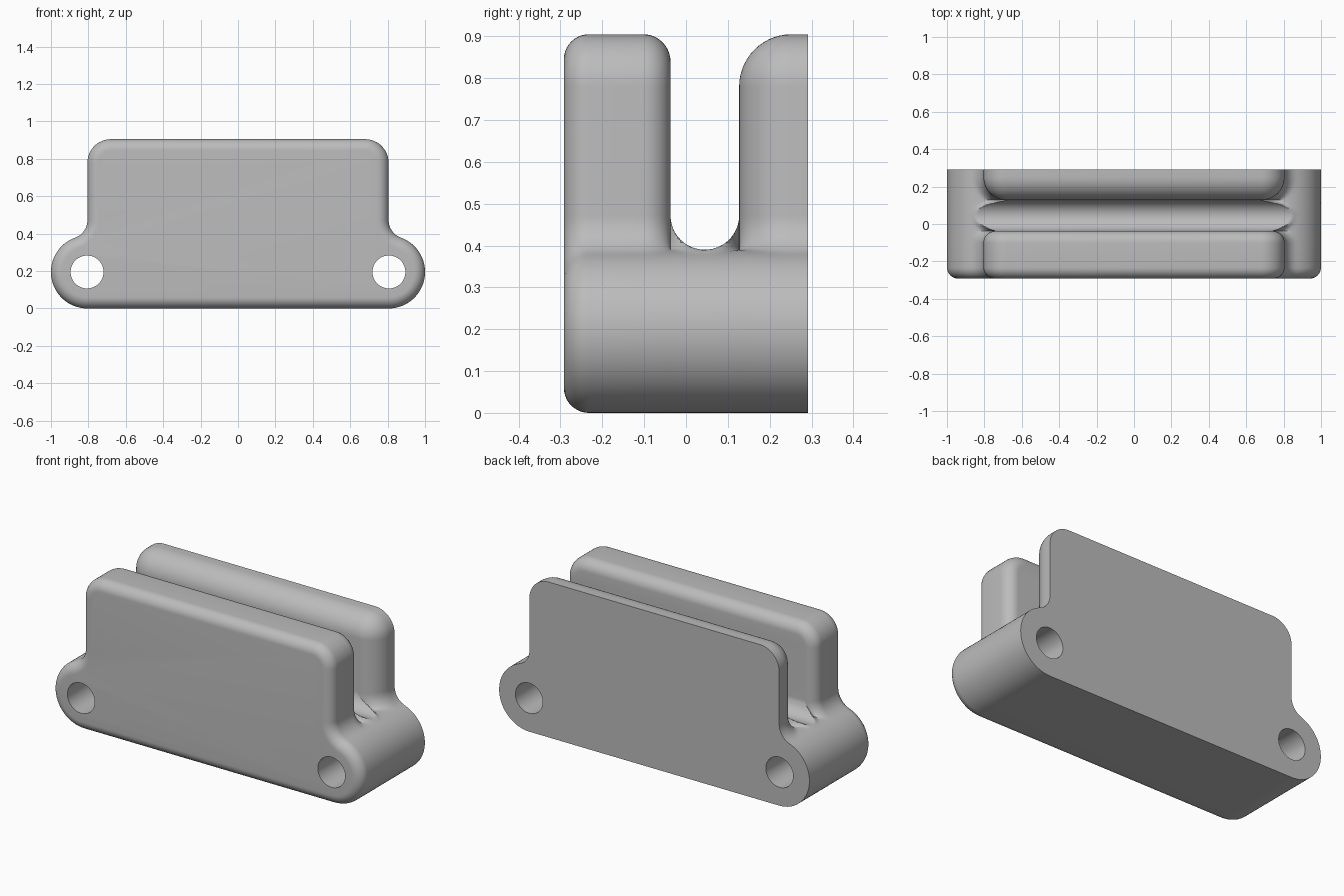
import bpy, bmesh, math

if "Cube" in bpy.data.objects:
    bpy.data.objects.remove(bpy.data.objects["Cube"])

CX, R0 = 0.805, 0.195          # lobe centre and radius
TOP, SHOULDER = 0.905, 0.472   # tower top, height where the side fillet starts
FRONT, BACK = -0.292, 0.292
SLOT_Y, SLOT_R = 0.045, 0.082  # slot centre and half width
N = 12

grey = bpy.data.materials.new("grey")
grey.diffuse_color = (0.5, 0.5, 0.5, 1)
grey.use_nodes = True
grey.node_tree.nodes["Principled BSDF"].inputs["Base Color"].default_value = grey.diffuse_color


def arc(cx, cz, r, a0, a1, n):
    return [(cx + r * math.cos(a0 + (a1 - a0) * i / n),
             cz + r * math.sin(a0 + (a1 - a0) * i / n)) for i in range(n + 1)]


def section(lobe_in, tower_in, floor=None):
    """Right half of a cross-section: (lobe and fillet points, tower points)."""
    r = R0 - lobe_in
    h = SHOULDER - R0
    f = (h * h - r * r + tower_in ** 2) / (2 * (r + tower_in))
    side = CX - tower_in
    a = math.atan2(h, f - tower_in)
    low = arc(CX, R0, r, -math.pi / 2, a, 28)
    low += arc(side + f, SHOULDER, f, a + math.pi, math.pi, 10)[1:]
    if floor is not None:
        low = [(x, min(z, floor)) for x, z in low]
        return low, [low[-1]] * (N + 1)
    c = max(0.125 - tower_in, 0.0)
    return low, arc(side - c, TOP - tower_in - c, c, 0, math.pi / 2, N)


# Sections from front to back: (y, lobe inset, tower inset, floor height)
def quarter(r, n=10):
    return [(r * (1 - math.cos(t)), r * (1 - math.sin(t)))
            for t in [math.pi / 2 * i / n for i in range(n + 1)]]


wall_a, wall_b = SLOT_Y - SLOT_R, SLOT_Y + SLOT_R
RF, RA, RB = 0.06, 0.065, 0.125
stations = [(FRONT + dy, e, e, None) for dy, e in quarter(RF)]
stations += [(wall_a - dy, 0, e, None) for dy, e in reversed(quarter(RA))]
for i in range(25):
    t = math.pi * i / 24
    u = -math.cos(t)
    e = (RA if u < 0 else RB) * abs(u) ** 3
    stations.append((SLOT_Y + SLOT_R * u, 0, e, SHOULDER - SLOT_R * math.sin(t)))
stations += [(wall_b + dy, 0, e, None) for dy, e in quarter(RB, 14)]
stations.append((BACK, 0, 0, None))

# Loft the sections into one body
bm = bmesh.new()
cache = {}


def vert(x, y, z):
    key = (round(x, 5), round(y, 5), round(z, 5))
    if key not in cache:
        cache[key] = bm.verts.new(key)
    return cache[key]


def face(vs):
    vs = list(dict.fromkeys(vs))
    if len(vs) > 2 and not bm.faces.get(vs):
        bm.faces.new(vs)


rings = []
for y, li, ti, floor in stations:
    low, tower = section(li, ti, floor)
    half = low + tower
    ring = [vert(x, y, z) for x, z in half] + [vert(-x, y, z) for x, z in reversed(half)]
    rings.append((y, ring, len(low) - 1, floor))

for (y0, r0, k, f0), (y1, r1, _, f1) in zip(rings, rings[1:]):
    if (f0 is None) != (f1 is None):          # flat slot wall
        full = r0 if f0 is None else r1
        face(full[k:len(full) - k])
        continue
    for i in range(len(r0)):
        j = (i + 1) % len(r0)
        face([r0[i], r0[j], r1[j], r1[i]])
face(rings[0][1])
face(rings[-1][1])
bmesh.ops.recalc_face_normals(bm, faces=bm.faces)
mesh = bpy.data.meshes.new("slotted_block")
bm.to_mesh(mesh)
bm.free()
body = bpy.data.objects.new("slotted_block", mesh)
bpy.context.collection.objects.link(body)
mesh.materials.append(grey)

# Mounting holes through both lobes
cutters = []
for s in (-1, 1):
    bpy.ops.mesh.primitive_cylinder_add(vertices=48, radius=0.088, depth=1,
                                        location=(s * 0.807, 0, R0),
                                        rotation=(math.pi / 2, 0, 0))
    cutter = bpy.context.object
    cutter.name = "hole_cutter"
    cutter.hide_render = True
    cutter.data.materials.append(grey)
    mod = body.modifiers.new("mounting_hole", 'BOOLEAN')
    mod.operation, mod.solver, mod.object = 'DIFFERENCE', 'EXACT', cutter
    cutters.append(cutter)

bpy.ops.object.select_all(action='DESELECT')
bpy.context.view_layer.objects.active = body
body.select_set(True)
for mod in list(body.modifiers):
    bpy.ops.object.modifier_apply(modifier=mod.name)
for c in cutters:
    bpy.data.objects.remove(c)
bpy.ops.object.shade_smooth_by_angle(angle=math.radians(30))
